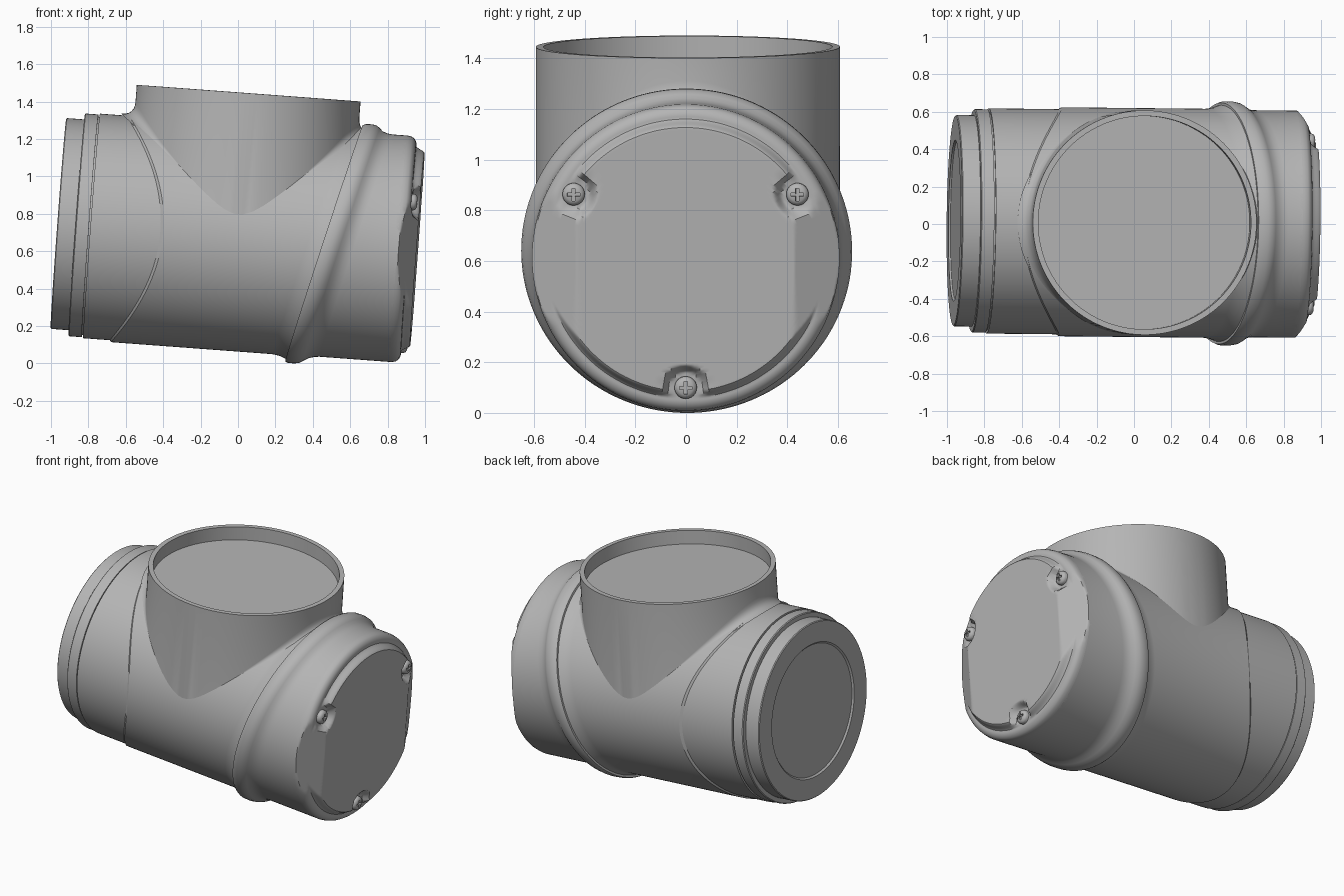
import bpy, bmesh
from math import sin, cos, pi, sqrt, radians
from mathutils import Matrix, Vector

if "Cube" in bpy.data.objects:
    bpy.data.objects.remove(bpy.data.objects["Cube"])

# One plain grey for the whole fitting
grey = bpy.data.materials.new("plain_grey")
grey.use_nodes = True
COLOUR = (0.46, 0.46, 0.46, 1)
grey.diffuse_color = COLOUR
grey.node_tree.nodes["Principled BSDF"].inputs["Base Color"].default_value = COLOUR

# Local frame: x along the barrel, z along the branch; the whole part leans slightly
LEAN = (Matrix.Translation((0, 0.008, 0.677)) @ Matrix.Rotation(radians(-0.6), 4, 'Z')
        @ Matrix.Rotation(radians(4.25), 4, 'Y'))
SEG = 144
SLEEVE = 0.612
ANGLES = [2 * pi * j / SEG for j in range(SEG)]


def smoothstep(a, b, x):
    t = min(1, max(0, (x - a) / (b - a)))
    return t * t * (3 - 2 * t)


def skin(name, rows, angle=30):
    """Join rings of points into one surface."""
    bm = bmesh.new()
    rings = [[bm.verts.new(p) for p in row] for row in rows]
    for a, b in zip(rings, rings[1:]):
        n = len(a)
        for j in range(n):
            k = (j + 1) % n
            bm.faces.new((a[j], a[k], b[k], b[j]))
    bmesh.ops.remove_doubles(bm, verts=bm.verts, dist=1e-5)
    mesh = bpy.data.meshes.new(name)
    bm.to_mesh(mesh)
    bm.free()
    mesh.transform(LEAN)
    mesh.materials.append(grey)
    obj = bpy.data.objects.new(name, mesh)
    bpy.context.collection.objects.link(obj)
    bpy.ops.object.select_all(action='DESELECT')
    obj.select_set(True)
    bpy.context.view_layer.objects.active = obj
    bpy.ops.object.shade_smooth_by_angle(angle=radians(angle))
    return obj


def barrel_ring(r, x_at):
    return [(x_at(r * sin(a)), r * cos(a), r * sin(a)) for a in ANGLES]


def straight(x):
    return lambda z: x


def bowed(x):
    return lambda z: x - 0.24 * (z / SLEEVE) ** 2


def slanted(x):
    return lambda z: 0.511 + x + 0.248 * z


# Barrel: stepped rear end, bowed sleeve edge, slanted collar
profile = [(0, straight(-0.953)), (0.42, straight(-0.953)), (0.43, straight(-0.963)),
           (0.56, straight(-0.963)), (0.565, straight(-0.958)), (0.565, straight(-0.865)),
           (0.592, straight(-0.865)), (0.597, straight(-0.86)), (0.597, straight(-0.793)),
           (0.585, straight(-0.793)), (0.585, straight(-0.785)), (0.602, straight(-0.785)),
           (0.602, bowed(-0.41)), (SLEEVE, bowed(-0.395)),
           (SLEEVE, slanted(-0.13)), (0.618, slanted(-0.09)), (0.632, slanted(-0.05)),
           (0.645, slanted(-0.05)), (0.652, slanted(-0.035)), (0.653, slanted(0)),
           (0.648, slanted(0.025)), (0.635, slanted(0.045)), (0.62, slanted(0.065)),
           (0.61, slanted(0.095)), (0.607, slanted(0.12)), (0.607, straight(0.86))]
skin("barrel", [barrel_ring(r, f) for r, f in profile])

# Front cap: raised plate with screw pockets, side flats and a rounded shoulder
SCREW_SPOTS = [(0.51 * cos(radians(d)), 0.51 * sin(radians(d))) for d in (30, 150, 270)]


def cap_height(y, z):
    r = sqrt(y * y + z * z)
    over = max(0, r - 0.56)
    floor = 0.868 + sqrt(max(0, 0.047 ** 2 - over ** 2))
    plate = 1 - smoothstep(0.52, 0.555, r)
    for sy, sz in SCREW_SPOTS:
        plate *= smoothstep(0.06, 0.095, sqrt((y - sy) ** 2 + (z - sz) ** 2))
    side_flat = 0.961 - 0.53 * (abs(y) - 0.43)
    return min(side_flat, floor + (0.961 - floor) * plate)


radii = [0.607 - 0.005 * i for i in range(48)] + [0.34, 0.2, 0]
cap = [barrel_ring(0.607, straight(0.84))]
for r in radii:
    cap.append([(cap_height(r * cos(a), r * sin(a)), r * cos(a), r * sin(a)) for a in ANGLES])
skin("front_cap", cap, 35)

# Branch: open socket whose foot flares into the barrel
PORT = 0.6


def foot_ring(t):
    ring = []
    for a in ANGLES:
        flare = 0.07 * cos(a) ** 4
        r = PORT + flare * (1 - t) ** 2
        y = r * sin(a)
        z = sqrt(max(0, (SLEEVE - 0.002) ** 2 - y * y)) + flare * t * t
        ring.append((r * cos(a), y, z))
    return ring


def port_ring(r, z):
    return [(r * cos(a), r * sin(a), z) for a in ANGLES]


branch = [foot_ring(i / 6) for i in range(7)]
branch += [port_ring(r, z) for r, z in
           [(PORT, 0.77), (0.57, 0.77), (0.57, 0.68), (0, 0.68)]]
skin("branch_socket", branch)

# Cross-head screws
head = [(0, 0.9), (0.044, 0.9), (0.044, 0.928), (0.04, 0.938), (0.028, 0.946), (0, 0.949)]
for number, (sy, sz) in enumerate(SCREW_SPOTS):
    rows = [[(x, sy + r * cos(a), sz + r * sin(a)) for a in ANGLES[::4]] for r, x in head]
    screw = skin("screw_%d" % (number + 1), rows, 40)
    for size in ((0.03, 0.05, 0.013), (0.03, 0.013, 0.05)):
        bpy.ops.mesh.primitive_cube_add(size=1)
        slot = bpy.context.object
        slot.name = "slot_cutter"
        slot.hide_render = True
        slot.data.transform(LEAN @ Matrix.Translation((0.948, sy, sz))
                            @ Matrix.Diagonal(Vector(size + (1,))))
        slot.data.materials.append(grey)
        cut = screw.modifiers.new("slot", 'BOOLEAN')
        cut.operation = 'DIFFERENCE'
        cut.object = slot
        bpy.context.view_layer.objects.active = screw
        bpy.ops.object.modifier_apply(modifier=cut.name)
        bpy.data.objects.remove(slot)
